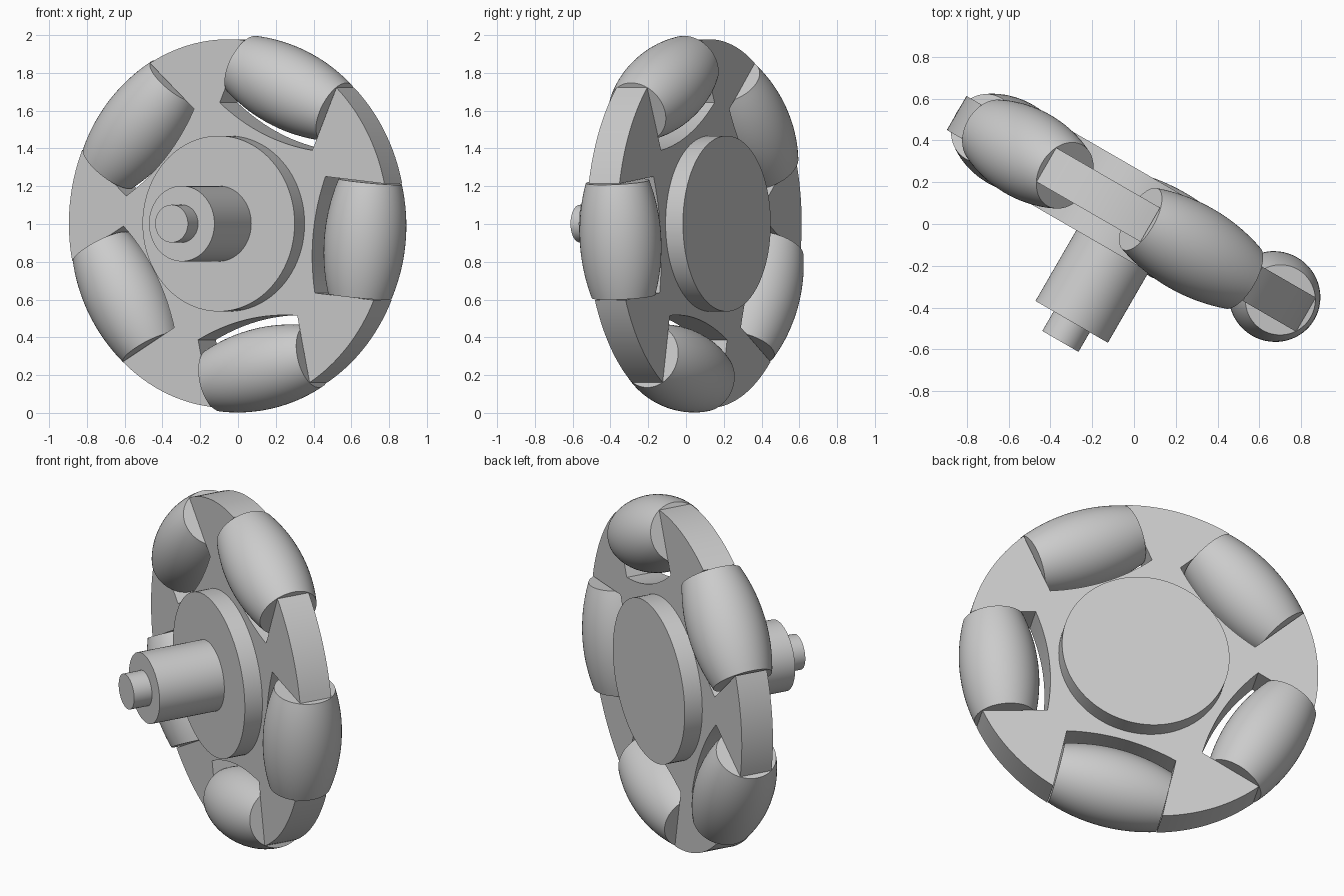
import bpy, bmesh, math
from mathutils import Matrix

cube = bpy.data.objects.get("Cube")
if cube:
    bpy.data.objects.remove(cube, do_unlink=True)

grey = bpy.data.materials.new("plain grey")
grey.use_nodes = True
grey.diffuse_color = (0.6, 0.6, 0.6, 1)
grey.node_tree.nodes["Principled BSDF"].inputs["Base Color"].default_value = (0.6, 0.6, 0.6, 1)

# Wheel frame: local z is the axle pointing forward, local xy is the wheel plane
FRAME = (Matrix.Translation((-0.003, 0.043, 1.002))
         @ Matrix.Rotation(math.radians(-30), 4, 'Z')
         @ Matrix.Rotation(math.radians(90), 4, 'X'))

COUNT, START = 5, math.radians(-6)
STEP = math.tau / COUNT
DISC_R, HALF_T = 0.976, 0.094
ROLLER_AT, ROLLER_HALF, SLOT_HALF = 0.784, 0.306, 0.31
WHEEL_R = 1.0


def finish(bm, name, matrix):
    bmesh.ops.recalc_face_normals(bm, faces=bm.faces)
    mesh = bpy.data.meshes.new(name)
    bm.to_mesh(mesh)
    bm.free()
    mesh.materials.append(grey)
    obj = bpy.data.objects.new(name, mesh)
    bpy.context.collection.objects.link(obj)
    obj.matrix_world = matrix
    bpy.ops.object.select_all(action='DESELECT')
    obj.select_set(True)
    bpy.context.view_layer.objects.active = obj
    bpy.ops.object.shade_smooth_by_angle(angle=math.radians(30))


def lathe(name, profile, matrix, steps=64):
    """Revolve (radius, height) points around local z."""
    bm = bmesh.new()
    verts = [bm.verts.new((r, 0, z)) for r, z in profile]
    edges = [bm.edges.new(pair) for pair in zip(verts, verts[1:])]
    bmesh.ops.spin(bm, geom=verts + edges, cent=(0, 0, 0), axis=(0, 0, 1),
                   angle=math.tau, steps=steps)
    bmesh.ops.remove_doubles(bm, verts=bm.verts, dist=1e-5)
    finish(bm, name, matrix)


# Main disc: round outline with a curved pocket for each roller
outline = []
half_angle = math.asin(SLOT_HALF / DISC_R)
for k in range(COUNT):
    a = START + k * STEP
    for i in range(17):
        t = SLOT_HALF * (i / 8 - 1)
        r = 0.52 + 0.043 * (t / SLOT_HALF) ** 2
        outline.append((r * math.cos(a) - t * math.sin(a),
                        r * math.sin(a) + t * math.cos(a)))
    for i in range(17):
        b = a + half_angle + (STEP - 2 * half_angle) * i / 16
        outline.append((DISC_R * math.cos(b), DISC_R * math.sin(b)))
bm = bmesh.new()
face = bm.faces.new([bm.verts.new((x, y, -HALF_T)) for x, y in outline])
ext = bmesh.ops.extrude_face_region(bm, geom=[face])
bmesh.ops.translate(bm, vec=(0, 0, 2 * HALF_T),
                    verts=[g for g in ext["geom"] if isinstance(g, bmesh.types.BMVert)])
bmesh.ops.triangulate(bm, faces=[f for f in bm.faces if len(f.verts) > 4])
finish(bm, "wheel_disc", FRAME)

# Barrel rollers whose bulge follows the wheel's outer circle
barrel = [(0, -ROLLER_HALF)]
for i in range(21):
    t = ROLLER_HALF * (i / 10 - 1)
    barrel.append((math.sqrt(WHEEL_R ** 2 - t * t) - ROLLER_AT, t))
barrel.append((0, ROLLER_HALF))
for k in range(COUNT):
    place = (Matrix.Rotation(START + k * STEP, 4, 'Z')
             @ Matrix.Translation((ROLLER_AT, 0, 0))
             @ Matrix.Rotation(math.radians(90), 4, 'X'))
    lathe(f"roller_{k + 1}", barrel, FRAME @ place)

# Hub and stepped axle
lathe("hub", [(0, -0.2), (0.465, -0.2), (0.465, 0.2), (0, 0.2)], FRAME, 96)
lathe("axle", [(0, 0.19), (0.2, 0.19), (0.2, 0.59), (0.1, 0.59), (0.1, 0.698), (0, 0.698)], FRAME)
